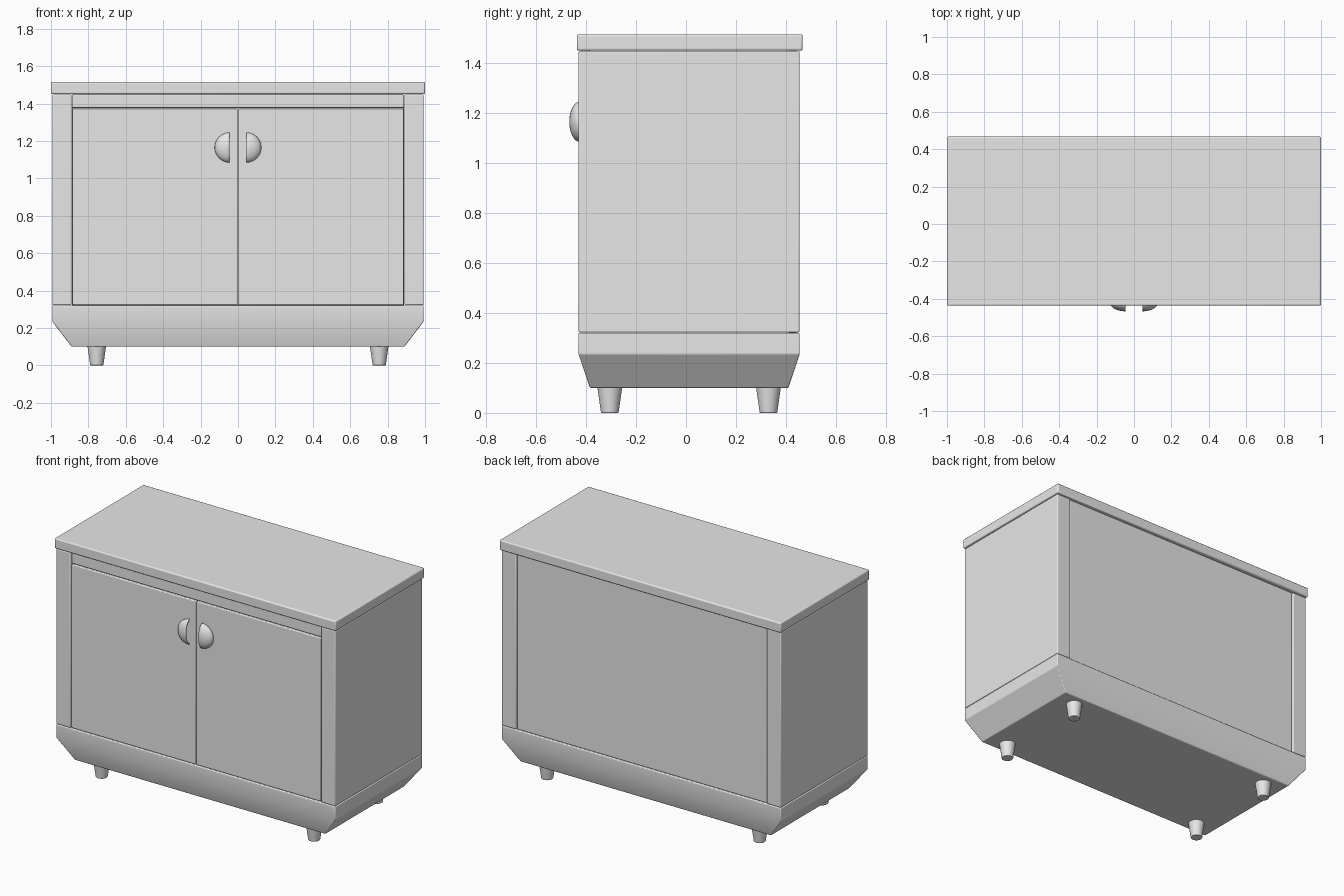
import bpy, bmesh, math
from mathutils import Matrix, Vector

cube = bpy.data.objects.get("Cube")
if cube:
    bpy.data.objects.remove(cube, do_unlink=True)

GREY = (0.8, 0.8, 0.8, 1)
mat = bpy.data.materials.new("plain_grey")
mat.use_nodes = True
mat.diffuse_color = GREY
mat.node_tree.nodes["Principled BSDF"].inputs["Base Color"].default_value = GREY

FRONT, BACK = -0.43, 0.455


def finish(name, bm, bevel=0.0):
    """Turn a bmesh into a named object with soft edges."""
    bmesh.ops.recalc_face_normals(bm, faces=bm.faces)
    mesh = bpy.data.meshes.new(name)
    bm.to_mesh(mesh)
    bm.free()
    mesh.materials.append(mat)
    ob = bpy.data.objects.new(name, mesh)
    bpy.context.collection.objects.link(ob)
    if bevel:
        mod = ob.modifiers.new("bevel", "BEVEL")
        mod.width = bevel
        mod.segments = 3
        mod.limit_method = "ANGLE"
    bpy.ops.object.select_all(action="DESELECT")
    ob.select_set(True)
    bpy.context.view_layer.objects.active = ob
    bpy.ops.object.shade_smooth_by_angle(angle=math.radians(35))
    return ob


def box(name, x0, x1, y0, y1, z0, z1, bevel=0.006):
    bm = bmesh.new()
    bmesh.ops.create_cube(bm, size=1)
    bmesh.ops.scale(bm, vec=(x1 - x0, y1 - y0, z1 - z0), verts=bm.verts)
    bmesh.ops.translate(bm, vec=((x0 + x1) / 2, (y0 + y1) / 2, (z0 + z1) / 2), verts=bm.verts)
    return finish(name, bm, bevel)


# Cabinet top, rail, back panel and inner floor
box("table_top", -1, 1, -0.437, 0.467, 1.45, 1.515, 0.008)
box("front_rail", -0.888, 0.888, FRONT + 0.008, -0.38, 1.377, 1.45)
box("back_panel", -0.888, 0.888, 0.41, BACK - 0.01, 0.32, 1.45)

# Base plinth with a tapered underside
bm = bmesh.new()
rings = []
for x, y0, y1, z in [(0.89, -0.385, 0.41, 0.1), (0.993, FRONT, BACK, 0.235), (0.993, FRONT, BACK, 0.32)]:
    rings.append([bm.verts.new(p) for p in ((-x, y0, z), (x, y0, z), (x, y1, z), (-x, y1, z))])
for low, high in zip(rings, rings[1:]):
    for i in range(4):
        j = (i + 1) % 4
        bm.faces.new((low[i], low[j], high[j], high[i]))
bm.faces.new(rings[0])
bm.faces.new(rings[-1])
finish("base", bm, 0.005)

for side, label in ((-1, "right"), (1, "left")):
    # Side slab and door
    a, b = sorted((side * 0.89, side * 0.993))
    box(label + "_side", a, b, FRONT, BACK, 0.322, 1.448)
    a, b = sorted((side * 0.002, side * 0.886))
    box(label + "_door", a, b, FRONT + 0.004, -0.38, 0.323, 1.373, 0.005)

    # Half-domed cup handle, open towards the middle
    bm = bmesh.new()
    bmesh.ops.create_uvsphere(bm, u_segments=32, v_segments=20, radius=1)
    for normal in ((-side, 0, 0), (0, 1, 0)):
        bmesh.ops.bisect_plane(bm, geom=bm.verts[:] + bm.edges[:] + bm.faces[:], dist=1e-5,
                               plane_co=(0, 0, 0), plane_no=normal, clear_outer=True)
    bmesh.ops.scale(bm, vec=(0.08, 0.041, 0.08), verts=bm.verts)
    bmesh.ops.translate(bm, vec=(side * 0.045, FRONT + 0.004, 1.165), verts=bm.verts)
    handle = finish(label + "_handle", bm)
    shell = handle.modifiers.new("shell", "SOLIDIFY")
    shell.thickness = 0.006
    # Dome normals must point away from the door so the shell thickens inwards
    outward = sum((p.normal for p in handle.data.polygons), Vector())
    shell.offset = -1 if outward.y < 0 else 1

    # Tapered round feet
    for y, end in ((-0.305, "front"), (0.33, "back")):
        bm = bmesh.new()
        bmesh.ops.create_cone(bm, cap_ends=True, segments=32, radius1=0.035, radius2=0.05, depth=0.105,
                              matrix=Matrix.Translation((side * 0.755, y, 0.0525)))
        finish(f"{end}_{label}_foot", bm, 0.003)
